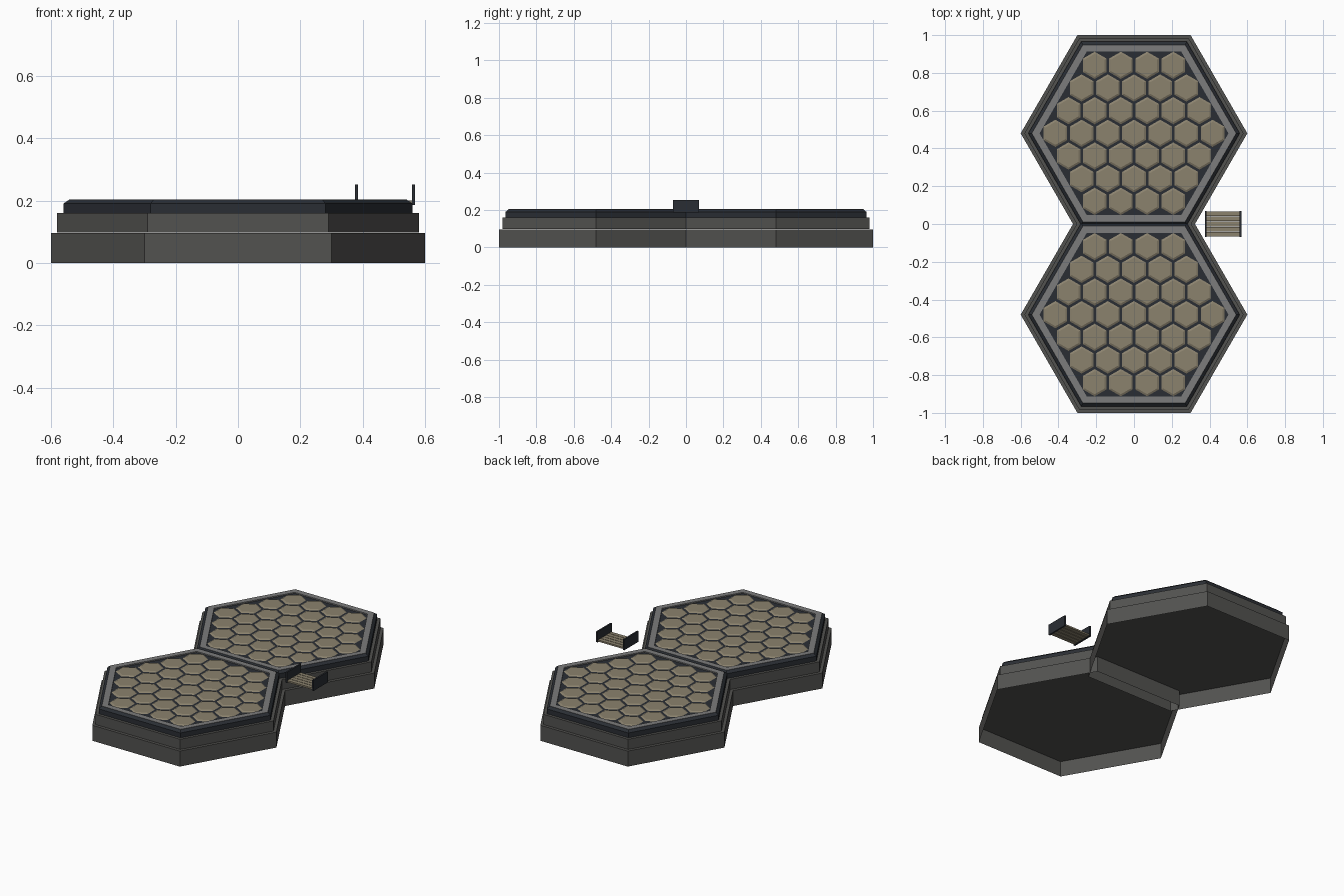
import bpy, bmesh, math

if "Cube" in bpy.data.objects:
    bpy.data.objects.remove(bpy.data.objects["Cube"])

def material(name, rgb):
    m = bpy.data.materials.new(name)
    m.diffuse_color = (*rgb, 1)
    m.use_nodes = True
    m.node_tree.nodes["Principled BSDF"].inputs["Base Color"].default_value = m.diffuse_color
    return m

STONE = material("dark_stone", (0.085, 0.084, 0.08))
STEEL = material("blue_steel", (0.023, 0.027, 0.034))
RIM = material("rim_grey", (0.20, 0.20, 0.20))
TAN = material("tan_tile", (0.26, 0.225, 0.155))

def finish(name, bm, mat, recalc=True):
    if recalc:
        bmesh.ops.recalc_face_normals(bm, faces=bm.faces)
    me = bpy.data.meshes.new(name)
    bm.to_mesh(me)
    bm.free()
    me.materials.append(mat)
    ob = bpy.data.objects.new(name, me)
    bpy.context.collection.objects.link(ob)
    return ob

def hex_profile(bm, profile, centre=(0, 0), turn=0.0, closed=False, bottom=True):
    """Sweep (radius, height) points around six sides; cap the ends unless closed."""
    rings = []
    for r, z in profile:
        rings.append([bm.verts.new((centre[0] + r * math.cos(turn + k * math.pi / 3),
                                    centre[1] + r * math.sin(turn + k * math.pi / 3), z))
                      for k in range(6)])
    pairs = list(zip(rings, rings[1:]))
    if closed:
        pairs.append((rings[-1], rings[0]))
    else:
        if bottom:
            bm.faces.new(rings[0][::-1])
        bm.faces.new(rings[-1])
    for a, b in pairs:
        for k in range(6):
            n = (k + 1) % 6
            bm.faces.new((a[k], a[n], b[n], b[k]))

def box(bm, x0, x1, y0, y1, z0, z1):
    vs = bmesh.ops.create_cube(bm, size=1)["verts"]
    for v in vs:
        v.co = ((x0 + x1) / 2 + v.co.x * (x1 - x0),
                (y0 + y1) / 2 + v.co.y * (y1 - y0),
                (z0 + z1) / 2 + v.co.z * (z1 - z0))

PITCH, ROW = 0.1386, 0.12

for side, cy in (("front", -0.48), ("back", 0.48)):
    c = (0, cy)

    # bottom step: hollow skirt, open underneath
    bm = bmesh.new()
    hex_profile(bm, [(0.6, 0), (0.6, 0.096)], c, bottom=False)
    finish(side + "_skirt", bm, STONE, recalc=False)

    # middle step
    bm = bmesh.new()
    hex_profile(bm, [(0.58, 0.097), (0.58, 0.16)], c)
    finish(side + "_step", bm, STONE)

    # chamfered deck
    bm = bmesh.new()
    hex_profile(bm, [(0.56, 0.158), (0.56, 0.19), (0.541, 0.203),
                     (0.535, 0.203), (0.535, 0.197)], c)
    finish(side + "_deck", bm, STEEL)

    # raised light rim
    bm = bmesh.new()
    hex_profile(bm, [(0.541, 0.192), (0.541, 0.204), (0.5, 0.204), (0.5, 0.192)],
                c, closed=True)
    finish(side + "_rim", bm, RIM)

    # honeycomb of 37 shallow bevelled tiles
    bm = bmesh.new()
    for row in range(-3, 4):
        count = 7 - abs(row)
        for i in range(count):
            x = (i - (count - 1) / 2) * PITCH
            hex_profile(bm, [(0.072, 0.197), (0.061, 0.202)],
                        (x, cy + row * ROW), math.pi / 6)
    finish(side + "_tiles", bm, TAN)

# small bridge: plank floor
bm = bmesh.new()
for i in range(-2, 3):
    box(bm, 0.38, 0.563, i * 0.027 - 0.012, i * 0.027 + 0.012, 0.19, 0.2)
finish("bridge_planks", bm, TAN)

# bridge end plates
for name, x in (("bridge_inner_plate", 0.38), ("bridge_outer_plate", 0.563)):
    bm = bmesh.new()
    box(bm, x - 0.005, x + 0.005, -0.07, 0.07, 0.186, 0.252)
    finish(name, bm, STEEL)
